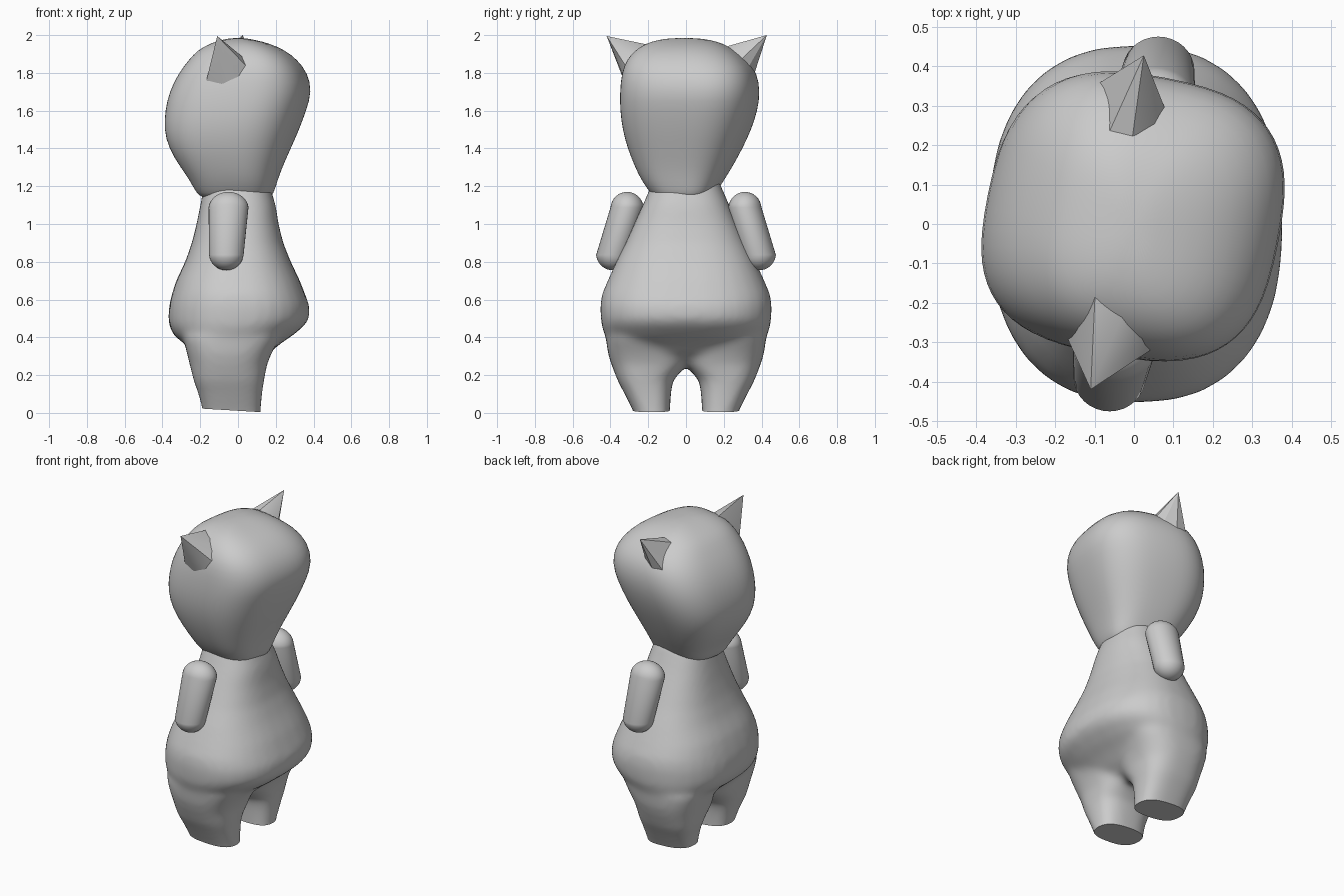
import bpy, bmesh, math
from mathutils import Vector

if "Cube" in bpy.data.objects:
    bpy.data.objects.remove(bpy.data.objects["Cube"])


def ring_points(x0, x1, y0, y1, power, turn, n):
    """Rounded-square loop, turned about z, then fitted to the given extents."""
    pts = []
    for i in range(n):
        a = 2 * math.pi * i / n
        c, s = math.cos(a), math.sin(a)
        px = math.copysign(abs(c) ** (2 / power), c)
        py = math.copysign(abs(s) ** (2 / power), s)
        ct, st = math.cos(turn), math.sin(turn)
        pts.append((px * ct - py * st, px * st + py * ct))
    mx = max(p[0] for p in pts)
    my = max(p[1] for p in pts)
    return [((x0 + x1) / 2 + p[0] / mx * (x1 - x0) / 2,
             (y0 + y1) / 2 + p[1] / my * (y1 - y0) / 2) for p in pts]


def loft(bm, rows, power=2.5, turn=0.0, n=32):
    """Closed skin through rows of (z, x0, x1, y0, y1)."""
    rings = [[bm.verts.new((x, y, z)) for x, y in ring_points(x0, x1, y0, y1, power, turn, n)]
             for z, x0, x1, y0, y1 in rows]
    for a, b in zip(rings, rings[1:]):
        for i in range(n):
            j = (i + 1) % n
            bm.faces.new((a[i], a[j], b[j], b[i]))
    bm.faces.new(rings[0])
    bm.faces.new(rings[-1])


def finish(name, bm, angle=180):
    bmesh.ops.recalc_face_normals(bm, faces=bm.faces)
    me = bpy.data.meshes.new(name)
    bm.to_mesh(me)
    bm.free()
    ob = bpy.data.objects.new(name, me)
    bpy.context.collection.objects.link(ob)
    bpy.ops.object.select_all(action='DESELECT')
    ob.select_set(True)
    bpy.context.view_layer.objects.active = ob
    if angle < 180:
        bpy.ops.object.shade_smooth_by_angle(angle=math.radians(angle))
    else:
        bpy.ops.object.shade_smooth()
    return ob


# Pear-shaped body with two legs, fused into one soft skin
bm = bmesh.new()
loft(bm, [(0.24, -0.12, 0.05, -0.18, 0.18), (0.32, -0.23, 0.17, -0.33, 0.33),
          (0.37, -0.29, 0.23, -0.40, 0.40), (0.41, -0.34, 0.29, -0.43, 0.43),
          (0.46, -0.365, 0.35, -0.447, 0.447), (0.50, -0.37, 0.378, -0.452, 0.452),
          (0.57, -0.365, 0.378, -0.455, 0.455), (0.63, -0.35, 0.355, -0.445, 0.445),
          (0.70, -0.328, 0.328, -0.415, 0.415), (0.80, -0.28, 0.28, -0.37, 0.37),
          (0.90, -0.245, 0.24, -0.32, 0.32), (1.00, -0.22, 0.215, -0.275, 0.275),
          (1.10, -0.20, 0.20, -0.23, 0.23), (1.18, -0.185, 0.175, -0.195, 0.195),
          (1.24, -0.17, 0.16, -0.17, 0.17)], power=2.4)
for side in (-1, 1):
    rows = [(-0.07, -0.18, 0.12, 0.085, 0.25), (0.01, -0.187, 0.12, 0.085, 0.28),
            (0.10, -0.21, 0.128, 0.08, 0.325), (0.17, -0.235, 0.138, 0.07, 0.362),
            (0.26, -0.257, 0.155, -0.01, 0.397), (0.32, -0.272, 0.18, -0.01, 0.415),
            (0.40, -0.29, 0.225, 0.02, 0.425), (0.46, -0.27, 0.21, 0.08, 0.39),
            (0.54, -0.20, 0.15, 0.14, 0.33)]
    loft(bm, [(z, a, b, *sorted((side * c, side * d))) for z, a, b, c, d in rows], power=2.7)
blend = finish("body_blend", bm)
rm = blend.modifiers.new("fuse", 'REMESH')
rm.mode = 'VOXEL'
rm.voxel_size = 0.017
sm = blend.modifiers.new("soften", 'SMOOTH')
sm.factor = 0.5
sm.iterations = 18

# Slice the soles flat, slightly tilted
bm = bmesh.new()
bm.from_object(blend, bpy.context.evaluated_depsgraph_get())
cut = bmesh.ops.bisect_plane(bm, geom=bm.verts[:] + bm.edges[:] + bm.faces[:],
                             plane_co=(-0.03, 0, 0.013), plane_no=(0.06, 0, 1),
                             clear_inner=True)
bmesh.ops.holes_fill(bm, edges=[e for e in bm.edges if e.is_boundary], sides=0)
bpy.data.objects.remove(blend)
finish("body_and_legs", bm, 50)

# Large squarish head, slightly turned, narrowing to the neck
bm = bmesh.new()
loft(bm, [(1.135, -0.18, 0.165, -0.15, 0.12), (1.15, -0.205, 0.18, -0.175, 0.145),
          (1.18, -0.23, 0.195, -0.20, 0.17), (1.23, -0.255, 0.21, -0.235, 0.20),
          (1.30, -0.305, 0.235, -0.27, 0.245), (1.40, -0.368, 0.28, -0.31, 0.30),
          (1.50, -0.393, 0.325, -0.337, 0.347), (1.60, -0.387, 0.362, -0.35, 0.38),
          (1.70, -0.365, 0.393, -0.351, 0.394), (1.80, -0.315, 0.37, -0.342, 0.378),
          (1.87, -0.26, 0.315, -0.315, 0.325), (1.92, -0.215, 0.25, -0.27, 0.26),
          (1.955, -0.15, 0.17, -0.215, 0.20), (1.975, -0.09, 0.09, -0.15, 0.13),
          (1.985, -0.03, 0.03, -0.07, 0.05)],
     power=2.8, turn=math.radians(-11))
head = finish("head", bm)
sub = head.modifiers.new("soften", 'SUBSURF')
sub.levels = sub.render_levels = 1


# Capsule arms: a sphere pulled apart along the arm, one a turned copy of the other
def arm(name, side):
    bm = bmesh.new()
    bmesh.ops.create_uvsphere(bm, u_segments=32, v_segments=17, radius=1)
    for v in bm.verts:
        x, y, z, rx = (0.05, 0.312, 1.08, 0.106) if v.co.z > 0 else (0.062, 0.388, 0.845, 0.092)
        v.co = Vector((side * x + v.co.x * rx, side * y + v.co.y * 0.088, z + v.co.z * 0.09))
    finish(name, bm)


arm("left_arm", 1)
arm("right_arm", -1)


# Pointed ears: lopsided cones, each from a tip and a few base points
def ear(name, tip, base):
    bm = bmesh.new()
    tip = Vector(tip)
    top = bm.verts.new(tip)
    ring = [bm.verts.new(Vector(p) + (Vector(p) - tip) * 0.15) for p in base]
    for a, b in zip(ring, ring[1:] + ring[:1]):
        bm.faces.new((a, b, top))
    bm.faces.new(ring)
    finish(name, bm, 30)


ear("right_ear", (-0.11, -0.42, 1.995),
    [(-0.16, -0.31, 1.79), (-0.09, -0.335, 1.775), (0.0, -0.335, 1.79), (0.05, -0.315, 1.83),
     (0.03, -0.28, 1.88), (-0.03, -0.235, 1.93), (-0.10, -0.205, 1.95), (-0.14, -0.27, 1.87)])
ear("left_ear", (0.025, 0.428, 2.0),
    [(-0.085, 0.36, 1.81), (-0.065, 0.30, 1.88), (-0.05, 0.262, 1.94), (0.0, 0.25, 1.95),
     (0.05, 0.265, 1.92), (0.08, 0.29, 1.87), (0.055, 0.325, 1.82), (-0.02, 0.36, 1.79)])
